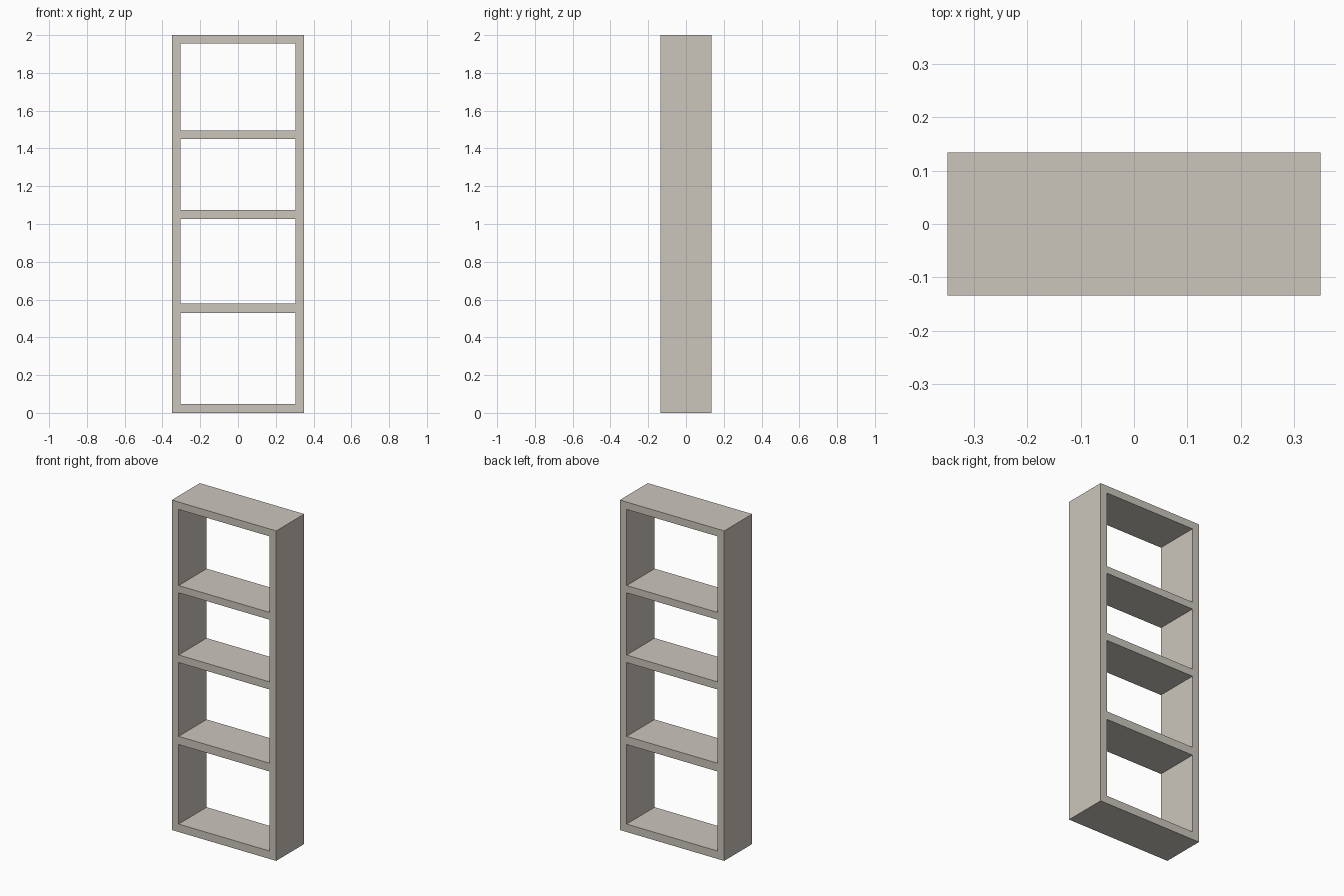
import bpy
import bmesh

if "Cube" in bpy.data.objects:
    bpy.data.objects.remove(bpy.data.objects["Cube"])

DEPTH = 0.268
# Column edges and board edges (bottom/top of each board, going up)
XS = [-0.35, -0.304, 0.304, 0.35]
ZS = [0, 0.048, 0.53, 0.58, 1.027, 1.073, 1.45, 1.494, 1.955, 2.0]

mat = bpy.data.materials.new("warm_grey")
mat.diffuse_color = (0.60, 0.56, 0.50, 1)
mat.use_nodes = True
mat.node_tree.nodes["Principled BSDF"].inputs["Base Color"].default_value = mat.diffuse_color

# Front outline of the shelf: a grid of cells, leaving the openings empty
bm = bmesh.new()
grid = [[bm.verts.new((x, 0, z)) for x in XS] for z in ZS]
for r in range(len(ZS) - 1):
    for c in range(len(XS) - 1):
        if c == 1 and r % 2 == 1:
            continue  # opening between two boards
        bm.faces.new((grid[r][c], grid[r][c + 1],
                      grid[r + 1][c + 1], grid[r + 1][c]))

mesh = bpy.data.meshes.new("shelf_frame")
bm.to_mesh(mesh)
bm.free()
mesh.materials.append(mat)
shelf = bpy.data.objects.new("shelf_frame", mesh)
bpy.context.collection.objects.link(shelf)

# Depth, centred on y = 0
solid = shelf.modifiers.new("depth", 'SOLIDIFY')
solid.thickness = DEPTH
solid.offset = 0
